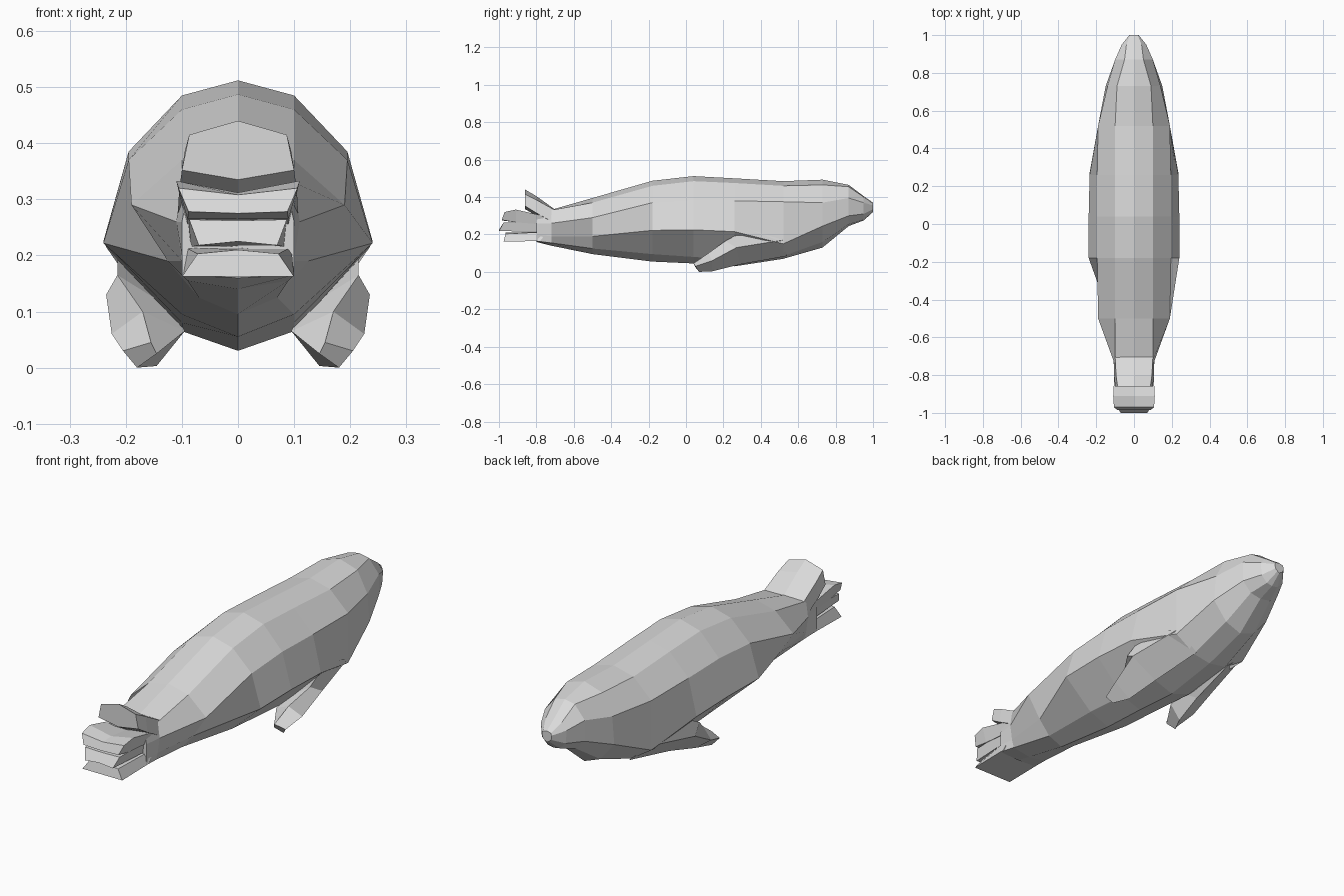
import bpy
import bmesh

cube = bpy.data.objects.get("Cube")
if cube:
    bpy.data.objects.remove(cube, do_unlink=True)

GREY = (0.7, 0.7, 0.7, 1.0)
skin = bpy.data.materials.new("seal grey")
skin.use_nodes = True
skin.diffuse_color = GREY
skin.node_tree.nodes["Principled BSDF"].inputs["Base Color"].default_value = GREY


def loft(name, rings):
    """Skin a list of equal-length rings of 3D points, capped at both ends."""
    bm = bmesh.new()
    rows = [[bm.verts.new(p) for p in ring] for ring in rings]
    n = len(rows[0])
    for r0, r1 in zip(rows, rows[1:]):
        for i in range(n):
            j = (i + 1) % n
            bm.faces.new((r0[i], r0[j], r1[j], r1[i]))
    bm.faces.new(rows[0])
    bm.faces.new(rows[-1])
    bmesh.ops.recalc_face_normals(bm, faces=bm.faces)
    mesh = bpy.data.meshes.new(name)
    bm.to_mesh(mesh)
    bm.free()
    mesh.materials.append(skin)
    obj = bpy.data.objects.new(name, mesh)
    bpy.context.collection.objects.link(obj)
    return obj


def body_ring(y, top, sides, bottom):
    """Symmetric section: top ridge, four side points, keel."""
    right = [(x, y, z) for x, z in sides]
    left = [(-x, y, z) for x, z in reversed(sides)]
    return [(0, y, top)] + right + [(0, y, bottom)] + left


# Body and head: y, ridge height, (back, upper side, widest, belly), keel height
body = [
    (-0.80, 0.310, [(0.09, 0.305), (0.10, 0.26), (0.10, 0.20), (0.10, 0.165)], 0.16),
    (-0.72, 0.332, [(0.10, 0.33), (0.11, 0.26), (0.10, 0.19), (0.09, 0.155)], 0.14),
    (-0.50, 0.395, [(0.10, 0.37), (0.19, 0.29), (0.125, 0.19), (0.07, 0.125)], 0.095),
    (-0.18, 0.487, [(0.10, 0.46), (0.195, 0.37), (0.24, 0.222), (0.10, 0.095)], 0.055),
    (0.04, 0.512, [(0.10, 0.485), (0.195, 0.385), (0.24, 0.225), (0.10, 0.08)], 0.045),
    (0.26, 0.500, [(0.10, 0.475), (0.195, 0.38), (0.235, 0.215), (0.10, 0.065)], 0.03),
    (0.52, 0.485, [(0.10, 0.46), (0.19, 0.375), (0.19, 0.15), (0.09, 0.085)], 0.07),
    (0.73, 0.493, [(0.09, 0.465), (0.14, 0.37), (0.15, 0.245), (0.08, 0.16)], 0.13),
    (0.87, 0.465, [(0.05, 0.455), (0.10, 0.395), (0.10, 0.30), (0.055, 0.255)], 0.245),
    (0.95, 0.405, [(0.04, 0.40), (0.065, 0.37), (0.06, 0.31), (0.03, 0.28)], 0.275),
    (1.00, 0.370, [(0.02, 0.365), (0.025, 0.355), (0.022, 0.335), (0.01, 0.325)], 0.32),
]
loft("body", [body_ring(*s) for s in body])


def lobe_ring(y_top, y_low, wide_top, wide_low, z):
    """Six-sided section: z = top centre, top edge, low edge, low centre."""
    tc, te, le, lc = z
    return [(0, y_top, tc), (wide_top, y_top, te), (wide_low, y_low, le),
            (0, y_low, lc), (-wide_low, y_low, le), (-wide_top, y_top, te)]


# Four stacked tail flippers
lobes = {
    "tail_flipper_top": [
        (-0.70, -0.70, 0.10, 0.108, (0.333, 0.33, 0.26, 0.25)),
        (-0.80, -0.80, 0.095, 0.105, (0.405, 0.385, 0.315, 0.30)),
        (-0.86, -0.86, 0.087, 0.10, (0.44, 0.415, 0.352, 0.335))],
    "tail_flipper_upper": [
        (-0.72, -0.72, 0.10, 0.09, (0.29, 0.29, 0.25, 0.25)),
        (-0.91, -0.91, 0.11, 0.09, (0.312, 0.333, 0.265, 0.265)),
        (-0.97, -0.985, 0.106, 0.088, (0.308, 0.32, 0.278, 0.275))],
    "tail_flipper_lower": [
        (-0.74, -0.74, 0.09, 0.085, (0.265, 0.265, 0.215, 0.215)),
        (-0.975, -1.0, 0.087, 0.07, (0.262, 0.264, 0.218, 0.225))],
    "tail_flipper_bottom": [
        (-0.74, -0.78, 0.095, 0.10, (0.215, 0.215, 0.165, 0.165)),
        (-0.965, -0.975, 0.072, 0.10, (0.21, 0.203, 0.162, 0.162))],
}
for name, sections in lobes.items():
    loft(name, [lobe_ring(*s) for s in sections])

# Front flippers: each section is outer, upper, inner, lower point
flipper = [
    [(0.19, 0.52, 0.17), (0.215, 0.33, 0.23), (0.08, 0.38, 0.11), (0.09, 0.54, 0.085)],
    [(0.235, 0.27, 0.13), (0.215, 0.21, 0.165), (0.11, 0.20, 0.10), (0.12, 0.29, 0.04)],
    [(0.225, 0.14, 0.06), (0.17, 0.12, 0.10), (0.095, 0.14, 0.065), (0.145, 0.14, 0.003)],
    [(0.205, 0.05, 0.03), (0.155, 0.04, 0.045), (0.145, 0.05, 0.025), (0.18, 0.07, 0.0)],
]
for name, side in (("front_flipper_left", 1), ("front_flipper_right", -1)):
    loft(name, [[(side * x, y, z) for x, y, z in ring] for ring in flipper])
